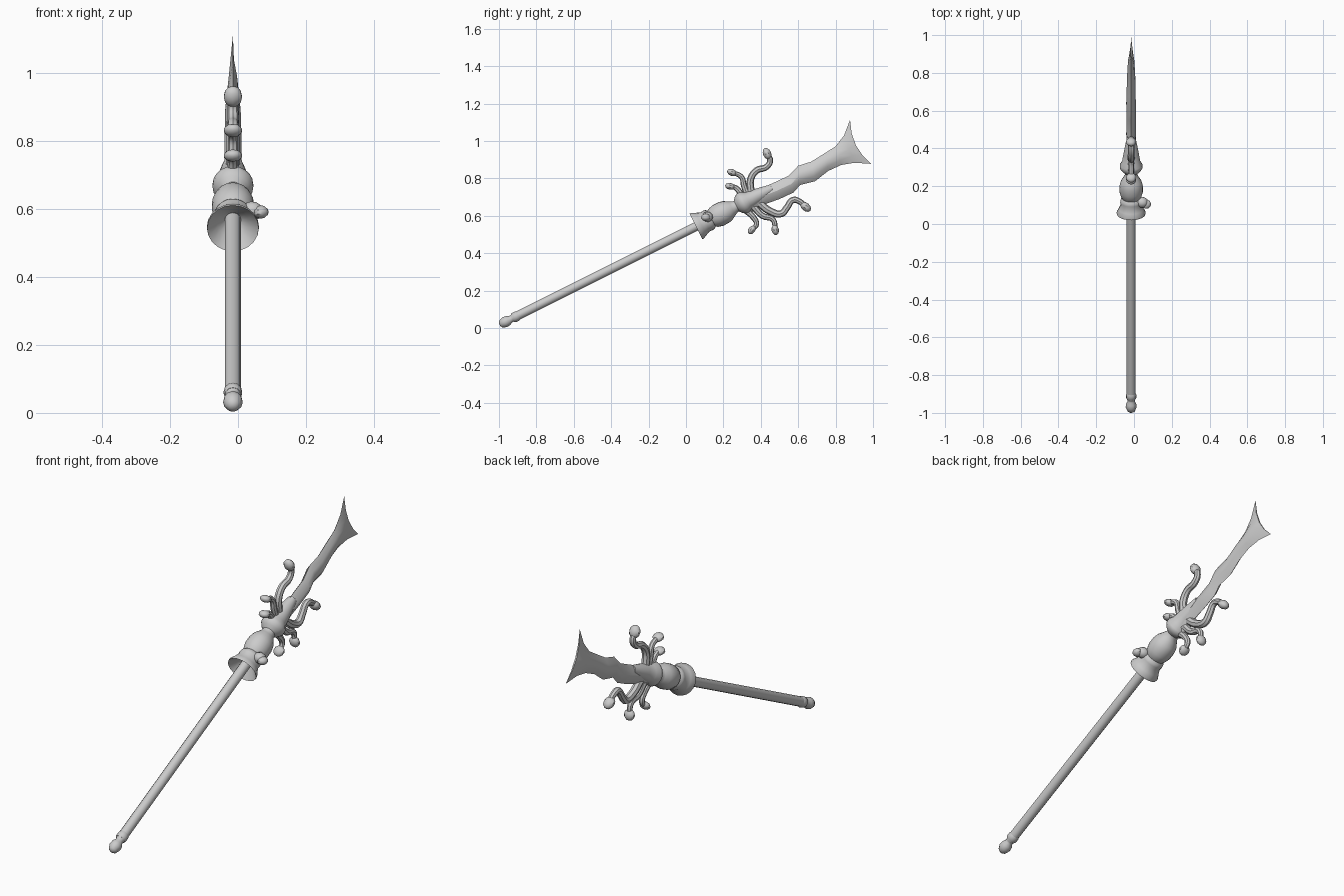
import bpy, bmesh, math
from mathutils import Vector, Matrix

if "Cube" in bpy.data.objects:
    bpy.data.objects.remove(bpy.data.objects["Cube"])

CX = -0.015                                   # weapon plane
ANG = math.radians(26.6)
P0 = Vector((CX, -0.97, 0.031))               # butt of the shaft
D = Vector((0, math.cos(ANG), math.sin(ANG)))  # along the shaft
N = Vector((0, -math.sin(ANG), math.cos(ANG)))
X = Vector((1, 0, 0))


def finish(ob, angle=40):
    bpy.ops.object.select_all(action='DESELECT')
    ob.select_set(True)
    bpy.context.view_layer.objects.active = ob
    bpy.ops.object.shade_smooth_by_angle(angle=math.radians(angle))


def make(name, bm, angle=40):
    bmesh.ops.recalc_face_normals(bm, faces=bm.faces)
    me = bpy.data.meshes.new(name)
    bm.to_mesh(me)
    bm.free()
    ob = bpy.data.objects.new(name, me)
    bpy.context.collection.objects.link(ob)
    finish(ob, angle)


def lathe(name, profile, sides=20):
    """Revolve (distance, radius) pairs around the shaft axis."""
    bm = bmesh.new()
    rings = []
    for s, r in profile:
        rings.append([bm.verts.new(P0 + D * s + r * (math.cos(a) * X + math.sin(a) * N))
                      for a in (2 * math.pi * k / sides for k in range(sides))])
    for a, b in zip(rings, rings[1:]):
        for k in range(sides):
            j = (k + 1) % sides
            bm.faces.new((a[k], a[j], b[j], b[k]))
    bm.faces.new(rings[0])
    bm.faces.new(rings[-1])
    make(name, bm)


def lump(name, centre, axis, size):
    """Stretched ball: size = (across x, sideways, along axis)."""
    bm = bmesh.new()
    z = axis.normalized()
    x = (X - z * X.dot(z)).normalized()
    rot = Matrix((x, z.cross(x), z)).transposed().to_4x4()
    bmesh.ops.create_uvsphere(bm, u_segments=10, v_segments=6, radius=1,
                              matrix=Matrix.Translation(centre) @ rot @ Matrix.Diagonal((*size, 1)))
    make(name, bm)


def snake(name, path, r):
    """Curved tube in the weapon plane ending in a flattened head."""
    cu = bpy.data.curves.new(name, 'CURVE')
    cu.dimensions = '3D'
    cu.bevel_depth = r
    cu.bevel_resolution = 2
    cu.resolution_u = 5
    cu.use_fill_caps = True
    sp = cu.splines.new('BEZIER')
    sp.bezier_points.add(len(path) - 1)
    for i, (bp, (y, z)) in enumerate(zip(sp.bezier_points, path)):
        bp.co = (CX, y, z)
        bp.handle_left_type = bp.handle_right_type = 'AUTO'
        bp.radius = 1.25 - 0.4 * i / (len(path) - 1)
    ob = bpy.data.objects.new(name, cu)
    bpy.context.collection.objects.link(ob)
    bpy.ops.object.select_all(action='DESELECT')
    ob.select_set(True)
    bpy.context.view_layer.objects.active = ob
    bpy.ops.object.convert(target='MESH')
    finish(bpy.context.view_layer.objects.active)
    a, b = (Vector((CX, *p)) for p in path[-2:])
    lump(name + "_head", b, b - a, (0.028, r * 1.3, r * 1.9))


# Shaft and pommel
lathe("shaft", [(0.05, 0.024), (1.25, 0.024)], 12)
lathe("pommel", [(-0.03, 0.008), (-0.022, 0.02), (0.0, 0.029), (0.02, 0.027), (0.035, 0.019),
                 (0.045, 0.019), (0.055, 0.027), (0.075, 0.027), (0.085, 0.023)], 12)

# Hollow flared bell, round bulb and neck
lathe("bell_collar", [(1.20, 0.024), (1.18, 0.045), (1.152, 0.069), (1.145, 0.076), (1.153, 0.077),
                      (1.175, 0.066), (1.20, 0.056), (1.215, 0.058), (1.228, 0.056), (1.24, 0.046)])
lathe("bulb", [(1.235, 0.046), (1.25, 0.055), (1.275, 0.062), (1.31, 0.062), (1.335, 0.056),
               (1.36, 0.041), (1.38, 0.031), (1.40, 0.034)])

# Flared socket at the blade base
lathe("blade_socket", [(1.385, 0.03), (1.40, 0.048), (1.418, 0.06), (1.435, 0.06), (1.455, 0.048),
                       (1.50, 0.041), (1.55, 0.032), (1.60, 0.022)])

# Small ornament on the collar's side
lump("side_ornament", Vector((0.042, 0.115, 0.595)), Vector((1, -0.2, 0.1)), (0.03, 0.028, 0.032))
lump("side_ornament_snout", Vector((0.066, 0.105, 0.592)), Vector((1, -0.3, 0)), (0.026, 0.02, 0.024))

# Wavy forked blade: edge outlines (y, z), half thickness per row
upper = [(.29, .70), (.36, .725), (.42, .755), (.475, .78), (.55, .815), (.60, .868), (.67, .89),
         (.75, .94), (.80, .972), (.845, 1.03), (.877, 1.113)]
lower = [(.33, .61), (.385, .64), (.43, .665), (.50, .69), (.575, .725), (.61, .765), (.69, .785),
         (.76, .84), (.83, .872), (.90, .884), (.99, .878)]
thick = [.03, .028, .026, .025, .025, .025, .024, .023, .02, .016, .004]
notch = [(.886, 1.04), (.908, .978), (.943, .925)]
bm = bmesh.new()
loops = []
for i, (u, l, t) in enumerate(zip(upper, lower, thick)):
    u, l = Vector(u), Vector(l)
    inner = [u.lerp(l, f) for f in (.25, .5, .75)]
    if i == len(upper) - 1:
        inner = [Vector(p) for p in notch]
    ring = [bm.verts.new((CX, *u))]
    ring += [bm.verts.new((CX + t * w, *p)) for p, w in zip(inner, (.75, 1, .75))]
    ring += [bm.verts.new((CX, *l))]
    ring += [bm.verts.new((CX - t * w, *p)) for p, w in zip(inner[::-1], (.75, 1, .75))]
    loops.append(ring)
for a, b in zip(loops, loops[1:]):
    for k in range(8):
        j = (k + 1) % 8
        bm.faces.new((a[k], a[j], b[j], b[k]))
bm.faces.new(loops[0])
e = loops[-1]
bm.faces.new((e[0], e[1], e[7]))
bm.faces.new((e[1], e[2], e[6], e[7]))
bm.faces.new((e[2], e[3], e[5], e[6]))
bm.faces.new((e[3], e[4], e[5]))
make("blade", bm, 30)

# Snakes curling out of the socket, three above and three below
snakes = {
    "upper_snake_large": ([(.36, .69), (.345, .75), (.347, .80), (.378, .843), (.43, .862), (.45, .895), (.434, .932)], .017),
    "upper_snake_middle": ([(.335, .69), (.31, .76), (.295, .81), (.245, .832)], .014),
    "upper_snake_small": ([(.31, .68), (.285, .73), (.262, .752), (.235, .758)], .014),
    "lower_snake_small": ([(.32, .63), (.362, .59), (.377, .555), (.352, .525)], .014),
    "lower_snake_middle": ([(.36, .65), (.41, .60), (.465, .58), (.477, .525)], .015),
    "lower_snake_large": ([(.39, .67), (.45, .625), (.51, .612), (.54, .645), (.572, .685), (.605, .678), (.64, .648)], .017),
}
for name, (path, r) in snakes.items():
    snake(name, path, r)
